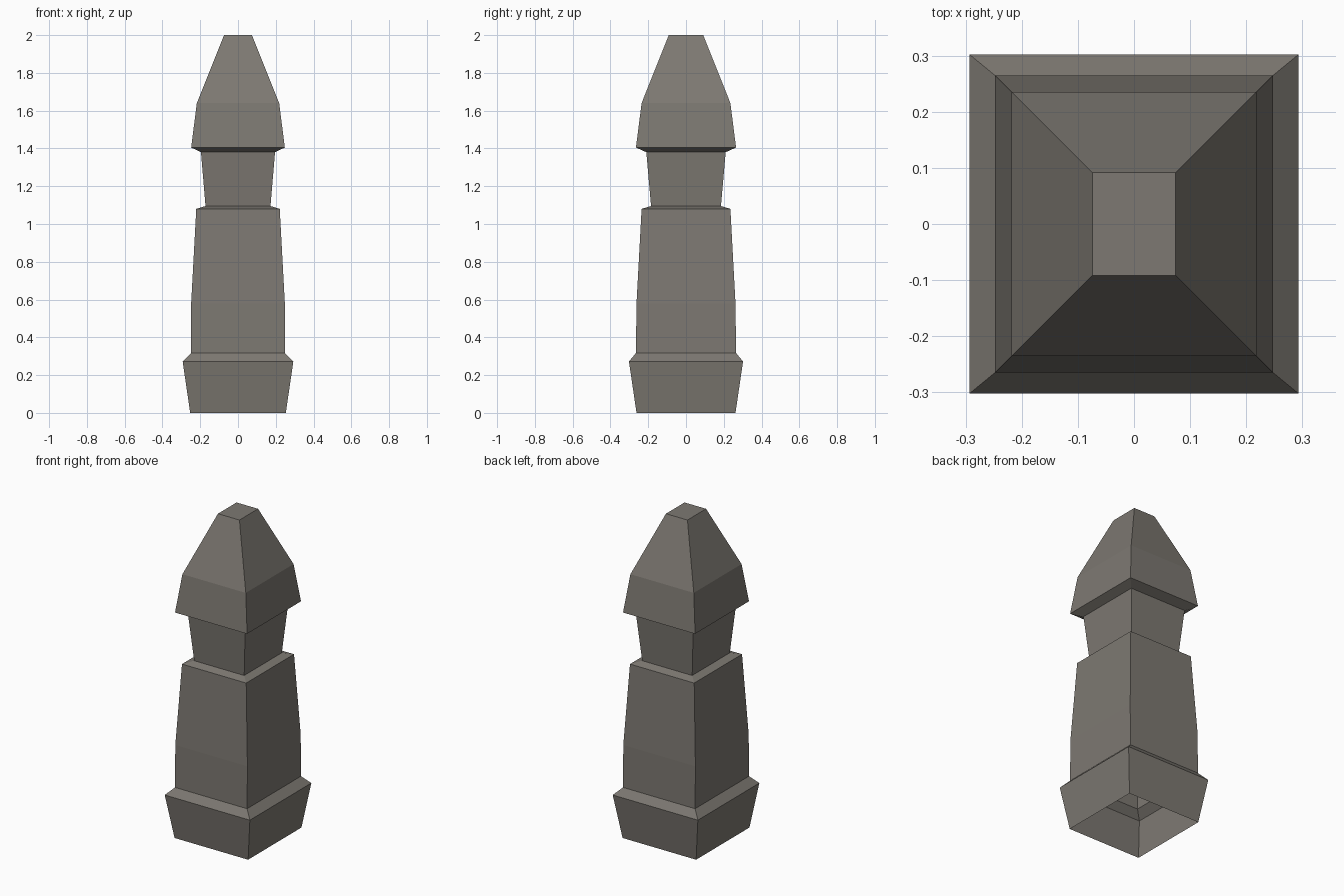
import bpy, bmesh

if "Cube" in bpy.data.objects:
    bpy.data.objects.remove(bpy.data.objects["Cube"])

# Weathered stone colour
stone = bpy.data.materials.new("grey stone")
stone.diffuse_color = (0.205, 0.19, 0.168, 1)
stone.use_nodes = True
stone.node_tree.nodes["Principled BSDF"].inputs["Base Color"].default_value = stone.diffuse_color

# Profile of the post: height, half width in x, half depth in y
profile = [
    (0.0, 0.253, 0.262), (0.272, 0.293, 0.302),      # flared foot
    (0.317, 0.248, 0.265), (0.58, 0.248, 0.262),     # straight lower shaft
    (1.08, 0.221, 0.235), (1.095, 0.172, 0.185),     # tapered shaft and ledge
    (1.38, 0.196, 0.21), (1.405, 0.248, 0.265),      # neck and overhang
    (1.64, 0.218, 0.235), (2.0, 0.074, 0.0915),      # pointed cap
]

# Loft square rings up the profile; open underneath, closed on top
bm = bmesh.new()
rings = [[bm.verts.new((sx * hx, sy * hy, z))
          for sx, sy in ((-1, -1), (1, -1), (1, 1), (-1, 1))]
         for z, hx, hy in profile]
for low, high in zip(rings, rings[1:]):
    for i in range(4):
        j = (i + 1) % 4
        bm.faces.new((low[i], low[j], high[j], high[i]))
bm.faces.new(rings[-1])

mesh = bpy.data.meshes.new("stone_post")
bm.to_mesh(mesh)
bm.free()
mesh.materials.append(stone)
bpy.context.collection.objects.link(bpy.data.objects.new("stone_post", mesh))
